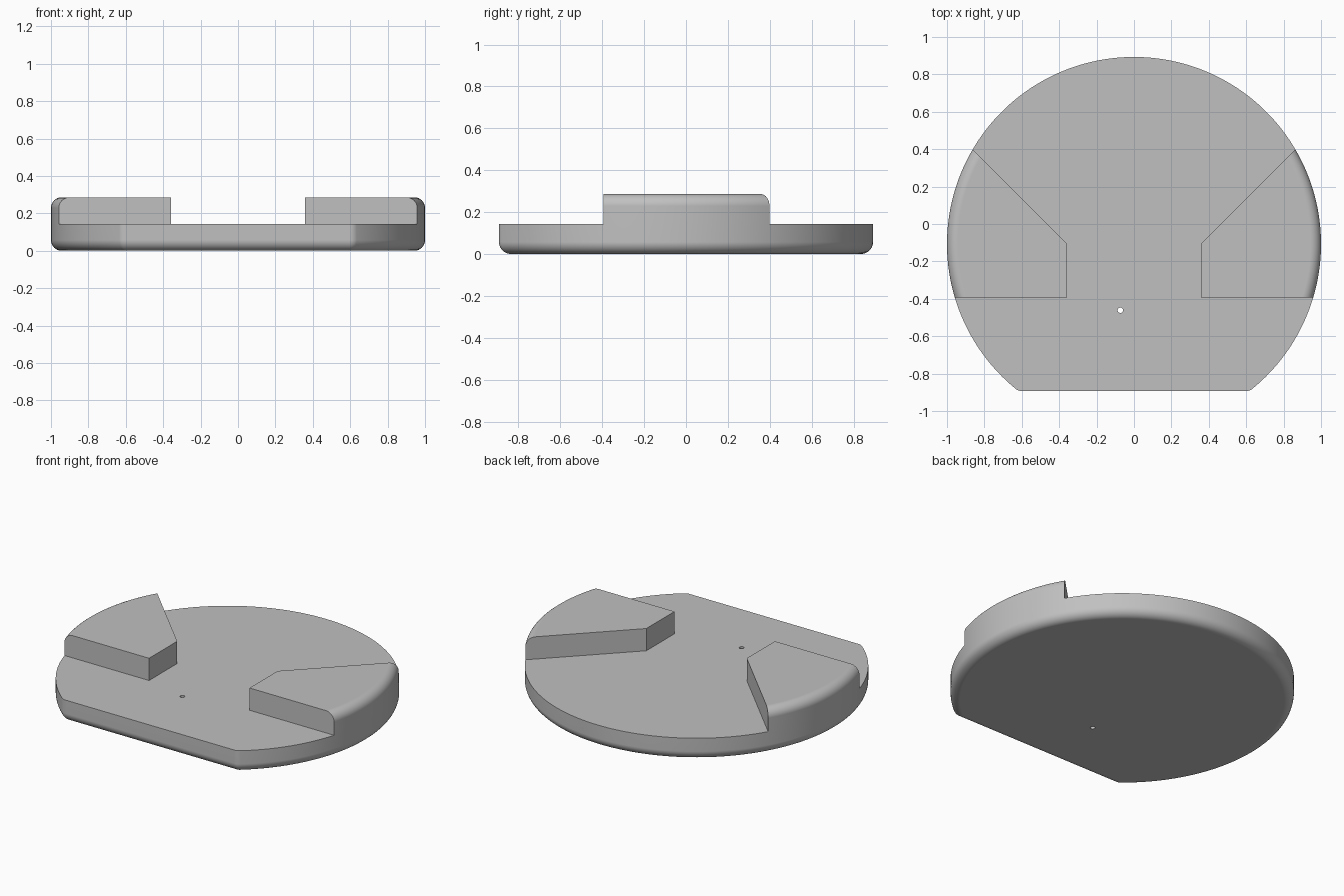
import bpy
import bmesh
from math import pi, sin, cos, asin

cube = bpy.data.objects.get("Cube")
if cube:
    bpy.data.objects.remove(cube, do_unlink=True)

RADIUS, CENTRE_Y, FLAT_Y = 1.0, -0.107, -0.893
STEP, HEIGHT, FILLET = 0.143, 0.286, 0.057


def make_object(name, bm):
    bmesh.ops.recalc_face_normals(bm, faces=bm.faces[:])
    mesh = bpy.data.meshes.new(name)
    bm.to_mesh(mesh)
    bm.free()
    obj = bpy.data.objects.new(name, mesh)
    bpy.context.collection.objects.link(obj)
    return obj


def prism(name, outline, z0, z1):
    bm = bmesh.new()
    face = bm.faces.new([bm.verts.new((x, y, z0)) for x, y in outline])
    top = bmesh.ops.extrude_face_region(bm, geom=[face])["geom"]
    verts = [g for g in top if isinstance(g, bmesh.types.BMVert)]
    bmesh.ops.translate(bm, verts=verts, vec=(0, 0, z1 - z0))
    return make_object(name, bm)


def spread(a, b, n):
    return [a + (b - a) * i / n for i in range(n + 1)]


# Core outline of the truncated disc: (x, y, outward angle)
core_r = RADIUS - FILLET
start = asin((FLAT_Y + FILLET - CENTRE_Y) / core_r)


def core_point(t):
    return core_r * cos(t), CENTRE_Y + core_r * sin(t)


outline = [(*core_point(start), a) for a in spread(-pi / 2, start, 6)]
outline += [(*core_point(t), t) for t in spread(start, pi - start, 160)[1:-1]]
outline += [(*core_point(pi - start), a) for a in spread(pi - start, 1.5 * pi, 6)]

# Sweep the outline outward and up to round the top and bottom rims
profile = [(FILLET * cos(a), FILLET + FILLET * sin(a)) for a in spread(-pi / 2, 0, 8)]
profile += [(d, HEIGHT - z) for d, z in reversed(profile)]
bm = bmesh.new()
rings = [[bm.verts.new((x + d * cos(a), y + d * sin(a), z)) for x, y, a in outline]
         for d, z in profile]
count = len(outline)
for low, high in zip(rings, rings[1:]):
    for i in range(count):
        j = (i + 1) % count
        bm.faces.new((low[i], low[j], high[j], high[i]))
bm.faces.new(rings[0][::-1])
bm.faces.new(rings[-1])
bmesh.ops.remove_doubles(bm, verts=bm.verts[:], dist=0.00001)
body = make_object("base_with_raised_pads", bm)

# Cutter that leaves the two side pads standing above the base
half = [(2, -2), (2, -0.393), (0.357, -0.393), (0.357, -0.107), (2, 1.536)]
clearing = prism("pad_clearing_cutter", half + [(-x, y) for x, y in reversed(half)], STEP, 1)

# Cutter for the small through hole
hole = prism("pin_hole_cutter", [(-0.073 + 0.0145 * cos(a), -0.461 + 0.0145 * sin(a))
                                 for a in spread(0, 2 * pi, 16)[:-1]], -1, 1)

bpy.ops.object.select_all(action="DESELECT")
body.select_set(True)
bpy.context.view_layer.objects.active = body
for cutter in (clearing, hole):
    cutter.hide_render = True
    cut = body.modifiers.new(cutter.name, "BOOLEAN")
    cut.operation, cut.solver, cut.object = "DIFFERENCE", "EXACT", cutter
    bpy.ops.object.modifier_apply(modifier=cut.name)
    bpy.data.objects.remove(cutter, do_unlink=True)

# Plain grey finish
grey = bpy.data.materials.new("plain_grey")
grey.use_nodes = True
colour = (0.53, 0.53, 0.53, 1)
grey.diffuse_color = colour
grey.node_tree.nodes["Principled BSDF"].inputs["Base Color"].default_value = colour
body.data.materials.clear()
body.data.materials.append(grey)
for poly in body.data.polygons:
    poly.material_index = 0

# Smooth rims with crisp cut edges
bpy.ops.object.shade_smooth_by_angle(angle=pi / 6)
weighted = body.modifiers.new("even_shading", "WEIGHTED_NORMAL")
weighted.keep_sharp = True
